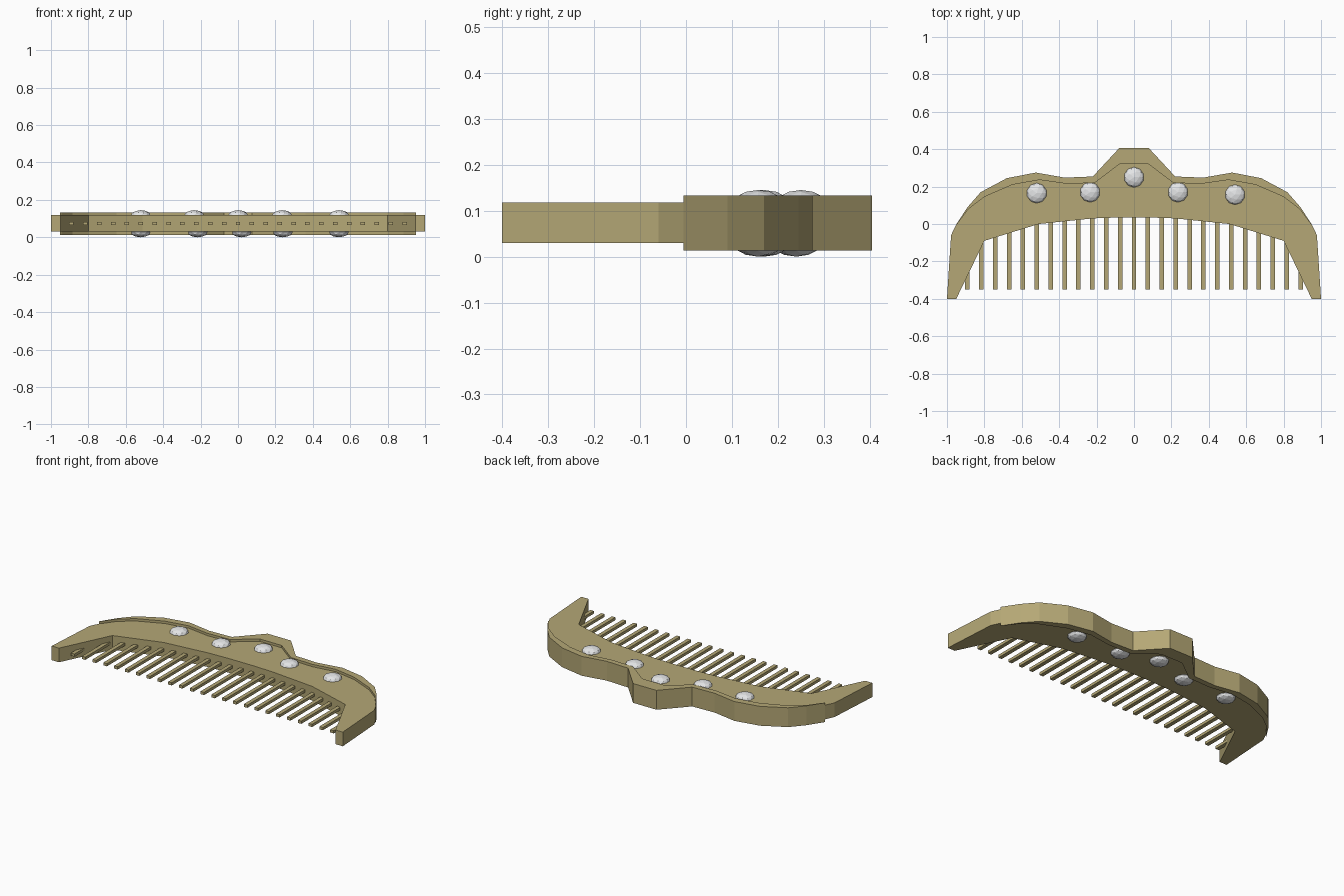
import bpy
import bmesh
from mathutils import Matrix

if "Cube" in bpy.data.objects:
    bpy.data.objects.remove(bpy.data.objects["Cube"], do_unlink=True)


def make_material(name, rgb, roughness):
    mat = bpy.data.materials.new(name)
    mat.use_nodes = True
    mat.diffuse_color = (*rgb, 1)
    shader = mat.node_tree.nodes["Principled BSDF"]
    shader.inputs["Base Color"].default_value = (*rgb, 1)
    shader.inputs["Roughness"].default_value = roughness
    return mat


horn = make_material("tan horn", (0.46, 0.39, 0.18), 0.6)
silver = make_material("pale silver", (0.78, 0.79, 0.80), 0.4)


def add_object(name, bm, mat):
    bmesh.ops.recalc_face_normals(bm, faces=bm.faces)
    mesh = bpy.data.meshes.new(name)
    bm.to_mesh(mesh)
    bm.free()
    mesh.materials.append(mat)
    obj = bpy.data.objects.new(name, mesh)
    bpy.context.collection.objects.link(obj)
    return obj


def mirrored(half):
    """Complete a left-to-right path whose points run up to the centre line."""
    return half + [(-x, y) for x, y in reversed(half)]


def add_plate(name, outline, bottom, top):
    bm = bmesh.new()
    face = bm.faces.new([bm.verts.new((x, y, bottom)) for x, y in outline])
    solid = bmesh.ops.extrude_face_region(bm, geom=[face])
    verts = [v for v in solid["geom"] if isinstance(v, bmesh.types.BMVert)]
    bmesh.ops.translate(bm, verts=verts, vec=(0, 0, top - bottom))
    return add_object(name, bm, horn)


# Half profiles of the crest: outer edge, raised rim's inner edge, toothed edge
outer = [(-.952, -.005), (-.89, .09), (-.82, .17), (-.68, .245), (-.525, .275),
         (-.37, .248), (-.22, .254), (-.08, .405)]
inner = [(-.945, .0), (-.885, .08), (-.80, .145), (-.65, .21), (-.505, .236),
         (-.36, .215), (-.21, .22), (-.075, .322)]
tooth_edge = [(-.95, -.4), (-.80, -.09), (-.51, .0), (-.22, .03), (-.08, .035)]

# Body, its top edge buried in the middle of the rim
middle = [((a + c) / 2, (b + d) / 2) for (a, b), (c, d) in zip(outer, inner)]
body_top = [(-1, -.4), (-.978, -.06), outer[0]] + middle
add_plate("comb_body", mirrored(body_top) + mirrored(tooth_edge)[::-1], .03, .118)

# Raised rim along the back
add_plate("raised_rim", mirrored(outer) + mirrored(inner)[::-1], .013, .133)

# Teeth, rooted inside the body
bm = bmesh.new()
for i in range(-12, 13):
    x = i * .0742
    root, tip = .1 - .2 * x * x, -.35
    place = Matrix.Translation((x, (root + tip) / 2, .073))
    size = Matrix.Diagonal((.024, root - tip, .017, 1))
    bmesh.ops.create_cube(bm, size=1, matrix=place @ size)
add_object("comb_teeth", bm, horn)


# Domed studs on both faces
def add_studs(name, centres, z):
    bm = bmesh.new()
    for x, y in centres:
        place = Matrix.Translation((x, y, z)) @ Matrix.Diagonal((1, 1, .5, 1))
        bmesh.ops.create_icosphere(bm, subdivisions=2, radius=.054, matrix=place)
    add_object(name, bm, silver)


add_studs("upper_studs", [(-.52, .165), (-.235, .17), (0, .25), (.235, .17), (.54, .157)], .118)
add_studs("lower_studs", [(-.52, .165), (-.215, .17), (.02, .24), (.24, .17), (.54, .157)], .027)
